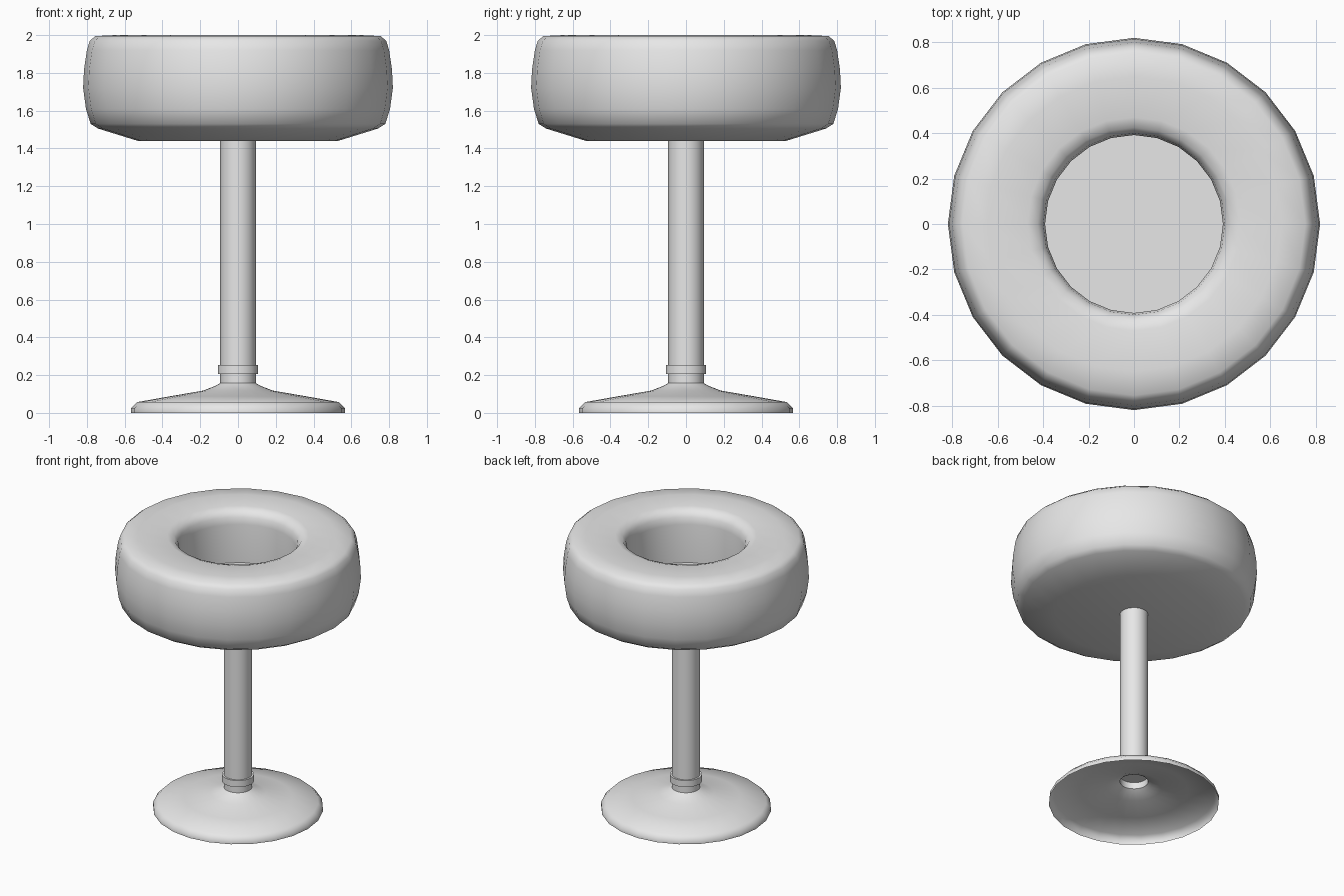
import bpy
import bmesh
import math

cube = bpy.data.objects.get("Cube")
if cube:
    bpy.data.objects.remove(cube, do_unlink=True)

SIDES = 24

# One plain grey for the whole stool
grey = bpy.data.materials.new("light grey")
grey.use_nodes = True
grey.diffuse_color = (0.8, 0.8, 0.8, 1)
grey.node_tree.nodes["Principled BSDF"].inputs["Base Color"].default_value = (0.8, 0.8, 0.8, 1)


def lathe(name, profile, cap_start=False, cap_end=False):
    """Revolve (radius, height) points, listed from below outward and up, about z."""
    bm = bmesh.new()
    rings = []
    for r, z in profile:
        rings.append([bm.verts.new((r * math.cos(a), r * math.sin(a), z))
                      for a in (math.tau * i / SIDES for i in range(SIDES))])
    for low, high in zip(rings, rings[1:]):
        for i in range(SIDES):
            j = (i + 1) % SIDES
            bm.faces.new((low[i], low[j], high[j], high[i]))
    if cap_start:
        bm.faces.new(rings[0][::-1])
    if cap_end:
        bm.faces.new(rings[-1])
    mesh = bpy.data.meshes.new(name)
    bm.to_mesh(mesh)
    bm.free()
    mesh.materials.append(grey)
    obj = bpy.data.objects.new(name, mesh)
    bpy.context.collection.objects.link(obj)
    bpy.ops.object.select_all(action="DESELECT")
    obj.select_set(True)
    bpy.context.view_layer.objects.active = obj
    bpy.ops.object.shade_smooth_by_angle(angle=math.radians(50))
    return obj


# Ring-shaped cushion with a flat floor in its well and a shallow underside
lathe("seat_cushion", [
    (0.53, 1.44), (0.74, 1.505), (0.78, 1.53), (0.805, 1.61), (0.82, 1.72),
    (0.815, 1.82), (0.80, 1.92), (0.785, 1.97), (0.755, 1.995), (0.65, 2.0),
    (0.47, 2.0), (0.425, 1.985), (0.40, 1.95), (0.392, 1.90), (0.392, 1.62),
], cap_start=True, cap_end=True)

# Central post
lathe("post", [(0.094, 0.205), (0.094, 1.44)], cap_start=True)

# Collar around the foot of the post
lathe("post_collar", [(0.094, 0.205), (0.107, 0.205), (0.107, 0.253), (0.094, 0.253)])

# Flared base, a thin shell open underneath
lathe("base", [
    (0.566, 0.0), (0.566, 0.025), (0.535, 0.057), (0.36, 0.088), (0.185, 0.118),
    (0.12, 0.143), (0.094, 0.158), (0.094, 0.205),
])
